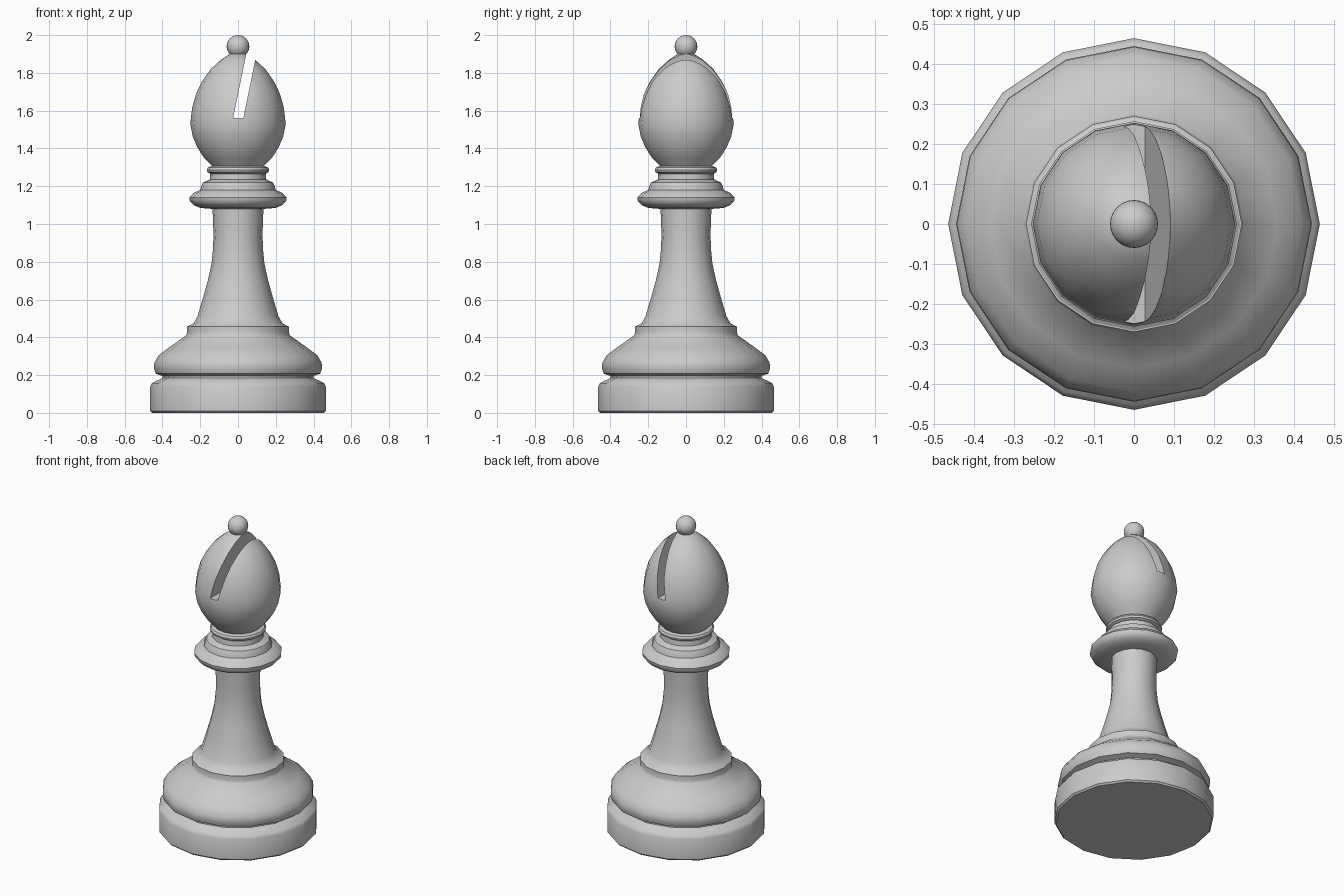
import bpy
import math

cube = bpy.data.objects.get("Cube")
if cube:
    bpy.data.objects.remove(cube)

SIDES = 16

grey = bpy.data.materials.new("plain grey")
grey.use_nodes = True
GREY = (0.6, 0.6, 0.6, 1)
grey.diffuse_color = GREY
grey.node_tree.nodes["Principled BSDF"].inputs["Base Color"].default_value = GREY


def add_mesh(name, verts, faces):
    mesh = bpy.data.meshes.new(name)
    mesh.from_pydata(verts, [], faces)
    mesh.materials.append(grey)
    obj = bpy.data.objects.new(name, mesh)
    bpy.context.collection.objects.link(obj)
    return obj


def smooth(obj, angle=40):
    bpy.ops.object.select_all(action="DESELECT")
    obj.select_set(True)
    bpy.context.view_layer.objects.active = obj
    bpy.ops.object.shade_smooth_by_angle(angle=math.radians(angle))


def turned(name, profile):
    """Closed solid of revolution from (radius, height) pairs, bottom to top."""
    verts = [(r * math.cos(math.tau * i / SIDES), r * math.sin(math.tau * i / SIDES), z)
             for r, z in profile for i in range(SIDES)]
    faces = []
    for ring in range(len(profile) - 1):
        a, b = ring * SIDES, (ring + 1) * SIDES
        for i in range(SIDES):
            j = (i + 1) % SIDES
            faces.append((a + i, a + j, b + j, b + i))
    faces.append(tuple(reversed(range(SIDES))))
    faces.append(tuple(range(len(verts) - SIDES, len(verts))))
    return add_mesh(name, verts, faces)


# Foot: drum, groove and bulging shoulder
foot = turned("foot", [(0.455, 0), (0.465, 0.01), (0.465, 0.14), (0.455, 0.158), (0.40, 0.185),
                       (0.40, 0.195), (0.435, 0.208), (0.445, 0.235), (0.443, 0.265),
                       (0.42, 0.305), (0.36, 0.35), (0.275, 0.41), (0.27, 0.425), (0.27, 0.457)])
# Tapering stem
stem = turned("stem", [(0.27, 0.455), (0.235, 0.475), (0.215, 0.51), (0.185, 0.61), (0.16, 0.70),
                       (0.14, 0.79), (0.132, 0.87), (0.13, 0.95), (0.135, 1.09)])
# Collar below the head
collar = turned("collar", [(0.135, 1.08), (0.20, 1.085), (0.235, 1.10), (0.255, 1.12),
                           (0.257, 1.14), (0.235, 1.165), (0.20, 1.18), (0.195, 1.20),
                           (0.185, 1.22), (0.15, 1.235), (0.146, 1.275)])
neck_ring = turned("neck_ring", [(0.146, 1.265), (0.162, 1.275), (0.165, 1.287),
                                 (0.158, 1.30), (0.14, 1.307)])
# Mitre-shaped head
head = turned("head", [(0.13, 1.295), (0.14, 1.31), (0.18, 1.35), (0.215, 1.405), (0.24, 1.465),
                       (0.253, 1.53), (0.243, 1.615), (0.222, 1.69), (0.19, 1.755),
                       (0.145, 1.82), (0.09, 1.87), (0.035, 1.905)])

# Slanted slot cut through the head from front to back
low, high, slant = 1.56, 2.06, 0.205
shift = (high - low) * slant
outline = [(-0.026, low), (0.028, low), (0.028 + shift, high), (-0.026 + shift, high)]
verts = [(x, y, z) for y in (-0.5, 0.5) for x, z in outline]
sides = [(i, i + 4, (i + 1) % 4 + 4, (i + 1) % 4) for i in range(4)]
cutter = add_mesh("slot_cutter", verts, [(0, 1, 2, 3), (7, 6, 5, 4)] + sides)
cutter.data.flip_normals()
# Make sure the cutter's faces point outward
import bmesh
bm = bmesh.new()
bm.from_mesh(cutter.data)
bmesh.ops.recalc_face_normals(bm, faces=bm.faces)
bm.to_mesh(cutter.data)
bm.free()

cut = head.modifiers.new("slot", "BOOLEAN")
cut.operation = "DIFFERENCE"
cut.solver = "EXACT"
cut.object = cutter
bpy.context.view_layer.objects.active = head
bpy.ops.object.modifier_apply(modifier="slot")
bpy.data.objects.remove(cutter)

# Ball finial
bpy.ops.mesh.primitive_uv_sphere_add(segments=24, ring_count=16, radius=0.06,
                                     location=(0, 0, 1.94))
finial = bpy.context.object
finial.name = "finial"
finial.data.materials.append(grey)

for part in (foot, stem, collar, neck_ring, head, finial):
    smooth(part)
